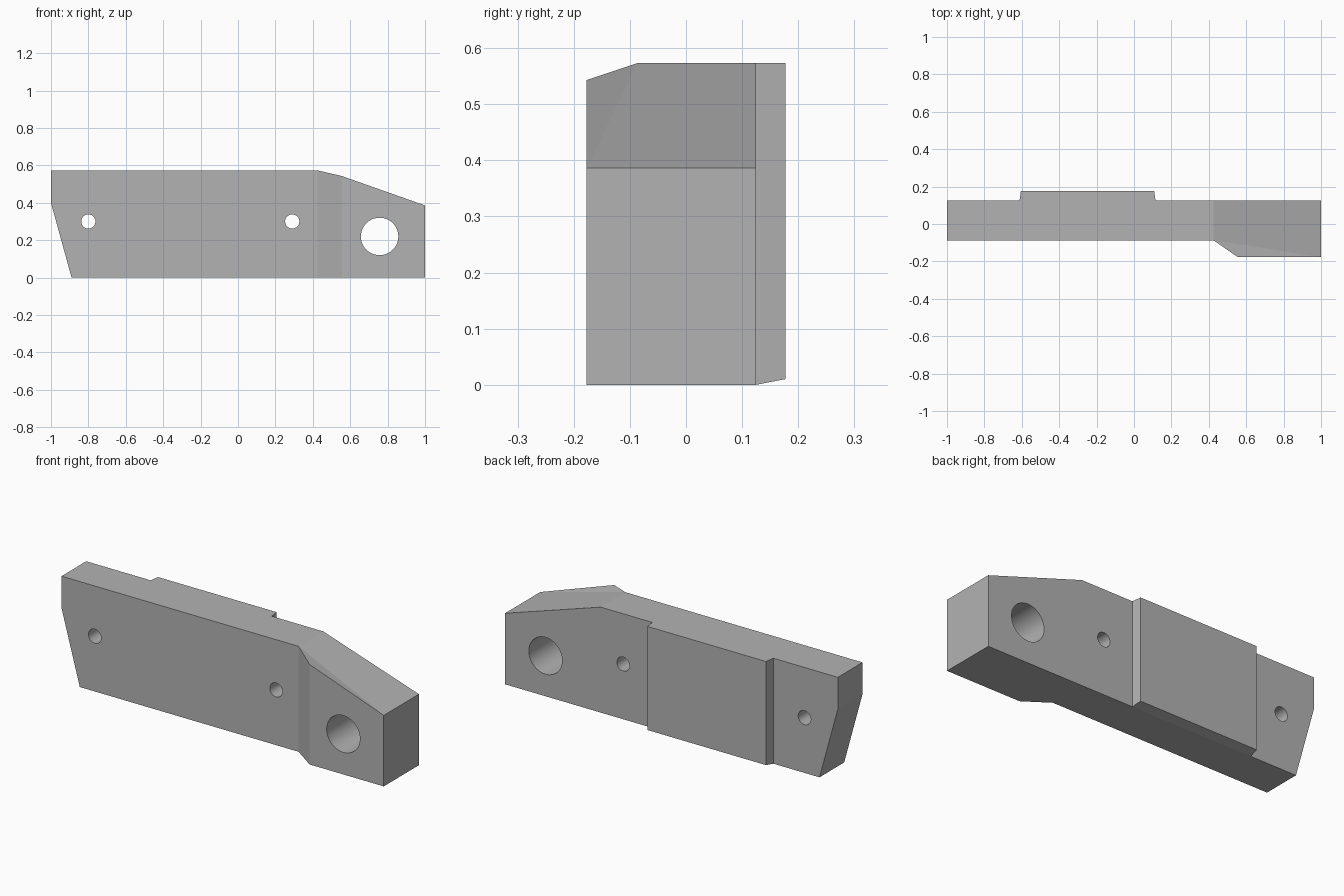
import bpy
import bmesh
from math import radians
from mathutils import Vector

cube = bpy.data.objects.get("Cube")
if cube:
    bpy.data.objects.remove(cube, do_unlink=True)

HEIGHT, BACK, FRONT = 0.573, 0.125, -0.087
PAD_BACK, BOSS_FRONT = 0.177, -0.177

grey = bpy.data.materials.new("plain grey")
grey.use_nodes = True
colour = (0.45, 0.45, 0.45, 1)
grey.diffuse_color = colour
grey.node_tree.nodes["Principled BSDF"].inputs["Base Color"].default_value = colour

# Plan outline of the block, with the front boss and the back pad
plan = {
    "left_front": (-1, FRONT),
    "bend": (0.425, FRONT),
    "boss": (0.555, BOSS_FRONT),
    "right_front": (1, BOSS_FRONT),
    "right_back": (1, BACK),
    "bend_back": (0.425, BACK),
    "pad_a": (0.115, BACK),
    "pad_a_out": (0.108, PAD_BACK),
    "pad_b_out": (-0.605, PAD_BACK),
    "pad_b": (-0.612, BACK),
    "left_back": (-1, BACK),
}

bm = bmesh.new()
low = {name: bm.verts.new((x, y, 0)) for name, (x, y) in plan.items()}
base = bm.faces.new(low.values())
extruded = bmesh.ops.extrude_face_region(bm, geom=[base], use_keep_orig=True)
top_verts = [g for g in extruded["geom"] if isinstance(g, bmesh.types.BMVert)]
high = {}
for v in top_verts:
    name = min(plan, key=lambda n: (Vector(plan[n]) - v.co.xy).length)
    high[name] = v
    v.co.z = HEIGHT

# Creases for the sloping nose, its corner facet and the pad's lower edge
for verts, a, b in ((high, "bend", "bend_back"), (high, "bend", "right_front"),
                    (low, "pad_a", "pad_b")):
    bmesh.ops.connect_verts(bm, verts=[verts[a], verts[b]])
high["boss"].co.z = 0.543
for name in ("right_front", "right_back"):
    high[name].co.z = 0.386
for name in ("pad_a_out", "pad_b_out"):
    low[name].co.z = 0.01

# Slanted lower left end
cut = bmesh.ops.bisect_plane(bm, geom=bm.verts[:] + bm.edges[:] + bm.faces[:],
                             plane_co=(-0.89, 0, 0), plane_no=(-0.4, 0, -0.11),
                             clear_outer=True)
rim = [g for g in cut["geom_cut"] if isinstance(g, bmesh.types.BMEdge)]
bmesh.ops.holes_fill(bm, edges=rim)
bmesh.ops.recalc_face_normals(bm, faces=bm.faces[:])

mesh = bpy.data.meshes.new("mounting_block")
bm.to_mesh(mesh)
bm.free()
block = bpy.data.objects.new("mounting_block", mesh)
bpy.context.collection.objects.link(block)
mesh.materials.append(grey)


# Round holes through the thickness
def drill(name, x, z, radius):
    bpy.ops.mesh.primitive_cylinder_add(vertices=64, radius=radius, depth=1,
                                        location=(x, 0, z),
                                        rotation=(radians(90), 0, 0))
    cutter = bpy.context.object
    cutter.name = name
    cutter.data.materials.append(grey)
    mod = block.modifiers.new(name, "BOOLEAN")
    mod.operation, mod.solver, mod.object = "DIFFERENCE", "EXACT", cutter
    bpy.context.view_layer.objects.active = block
    bpy.ops.object.modifier_apply(modifier=name)
    bpy.data.objects.remove(cutter, do_unlink=True)


drill("left_bolt_hole", -0.8, 0.3, 0.038)
drill("middle_bolt_hole", 0.29, 0.3, 0.038)
drill("pivot_hole", 0.757, 0.22, 0.1)

bpy.ops.object.select_all(action="DESELECT")
block.select_set(True)
bpy.context.view_layer.objects.active = block
bpy.ops.object.shade_smooth_by_angle(angle=radians(7))
